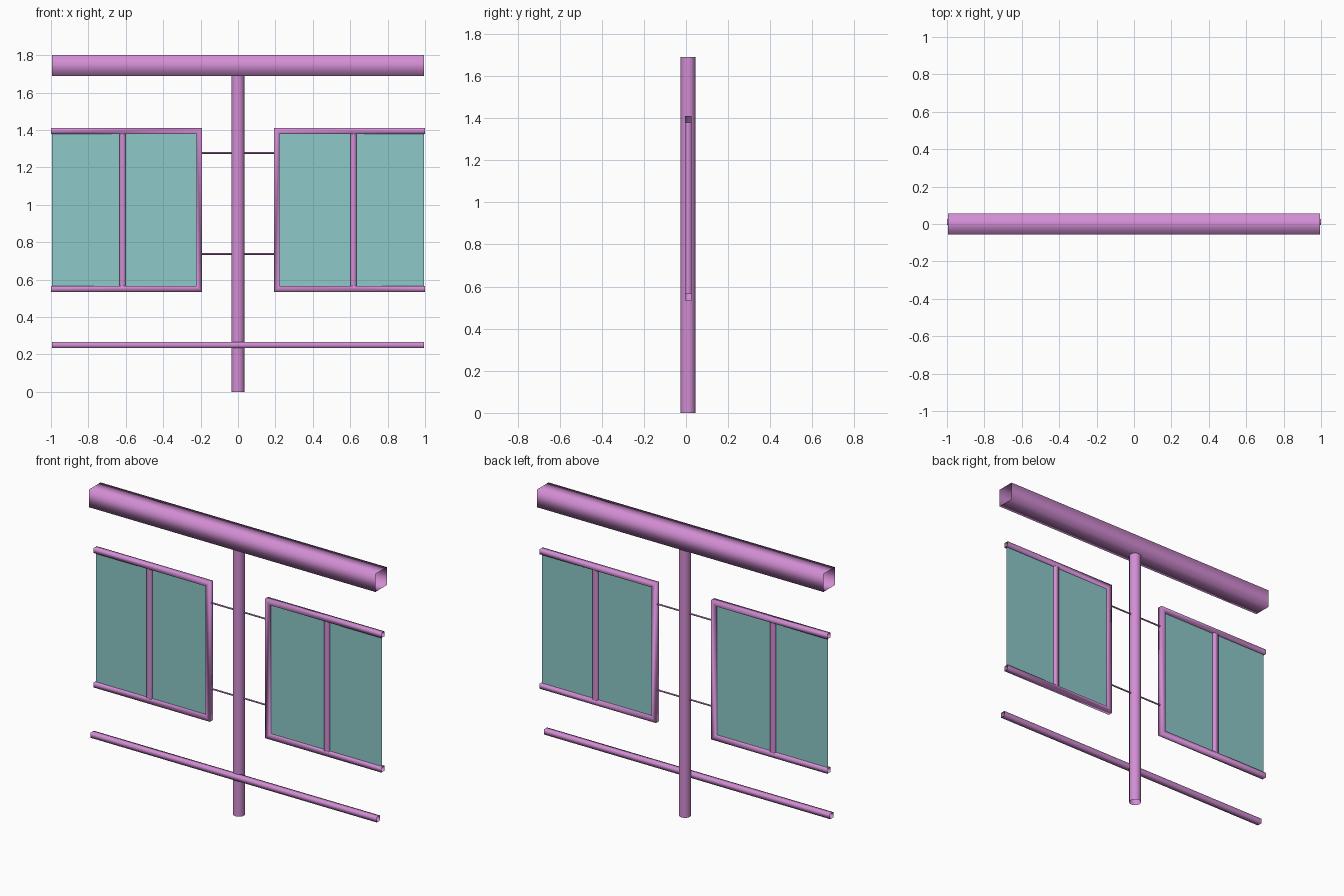
import bpy, bmesh
from mathutils import Vector, Matrix

if "Cube" in bpy.data.objects:
    bpy.data.objects.remove(bpy.data.objects["Cube"])


def material(name, rgb):
    m = bpy.data.materials.new(name)
    m.diffuse_color = (*rgb, 1)
    m.use_nodes = True
    m.node_tree.nodes["Principled BSDF"].inputs["Base Color"].default_value = m.diffuse_color
    return m


PINK = material("pink_metal", (0.65, 0.27, 0.66))
TEAL = material("teal_panel", (0.27, 0.58, 0.58))


def finish(name, bm, mat, mirror=False, smooth=True):
    bmesh.ops.recalc_face_normals(bm, faces=bm.faces)
    me = bpy.data.meshes.new(name)
    bm.to_mesh(me)
    bm.free()
    for p in me.polygons:
        p.use_smooth = smooth
    me.materials.append(mat)
    ob = bpy.data.objects.new(name, me)
    bpy.context.collection.objects.link(ob)
    if mirror:
        ob.modifiers.new("mirror", 'MIRROR').use_mirror_merge = False
    return ob


def square_tube(name, path, y, h, mirror=False):
    """Open square tube with mitred corners along a path of (x, z) points."""
    pts = [Vector(p) for p in path]
    dirs = [(b - a).normalized() for a, b in zip(pts, pts[1:])]
    bm = bmesh.new()
    rings = []
    for i, p in enumerate(pts):
        d1, d2 = dirs[max(i - 1, 0)], dirs[min(i, len(dirs) - 1)]
        n1, n2 = Vector((-d1.y, d1.x)), Vector((-d2.y, d2.x))
        m = (n1 + n2) / (1 + n1.dot(n2)) * h
        rings.append([bm.verts.new((p.x + m.x * s, y + t * h, p.y + m.y * s))
                      for s, t in ((1, 1), (1, -1), (-1, -1), (-1, 1))])
    for a, b in zip(rings, rings[1:]):
        for k in range(4):
            j = (k + 1) % 4
            bm.faces.new((a[k], a[j], b[j], b[k]))
    return finish(name, bm, PINK, mirror)


def round_tube(name, center, r, length, axis, sides):
    """Open round tube along z or x."""
    bm = bmesh.new()
    mat = Matrix.Translation(center)
    if axis == 'X':
        mat = mat @ Matrix.Rotation(1.5707963, 4, 'Y')
    bmesh.ops.create_cone(bm, cap_ends=False, segments=sides, radius1=r,
                          radius2=r, depth=length, matrix=mat)
    return finish(name, bm, PINK)


Y = 0.01  # plane of post and frames

# Post, top beam and low rail
round_tube("post", (0, Y, 0.845), 0.035, 1.69, 'Z', 16)
square_tube("top_beam", [(-0.995, 1.744), (0.995, 1.744)], 0.0, 0.0565)
square_tube("low_rail", [(-0.995, 0.25), (0.995, 0.25)], -0.027, 0.016)

# C-shaped frames, open at the outer ends, with a middle bar each
square_tube("panel_frames", [(1.0, 1.395), (0.207, 1.395), (0.207, 0.55), (1.0, 0.55)],
            Y, 0.0155, True)
square_tube("middle_bars", [(0.617, 0.565), (0.617, 1.38)], Y, 0.0155, True)

# Flat panels inside the frames
bm = bmesh.new()
bm.faces.new([bm.verts.new((x, Y, z)) for x, z in
              ((0.215, 0.56), (0.995, 0.56), (0.995, 1.385), (0.215, 1.385))])
finish("panels", bm, TEAL, True, False)

# Thin rods joining the frames through the post
for label, z in (("lower", 0.737), ("upper", 1.277)):
    round_tube(label + "_rod", (0, Y, z), 0.005, 0.39, 'X', 8)
